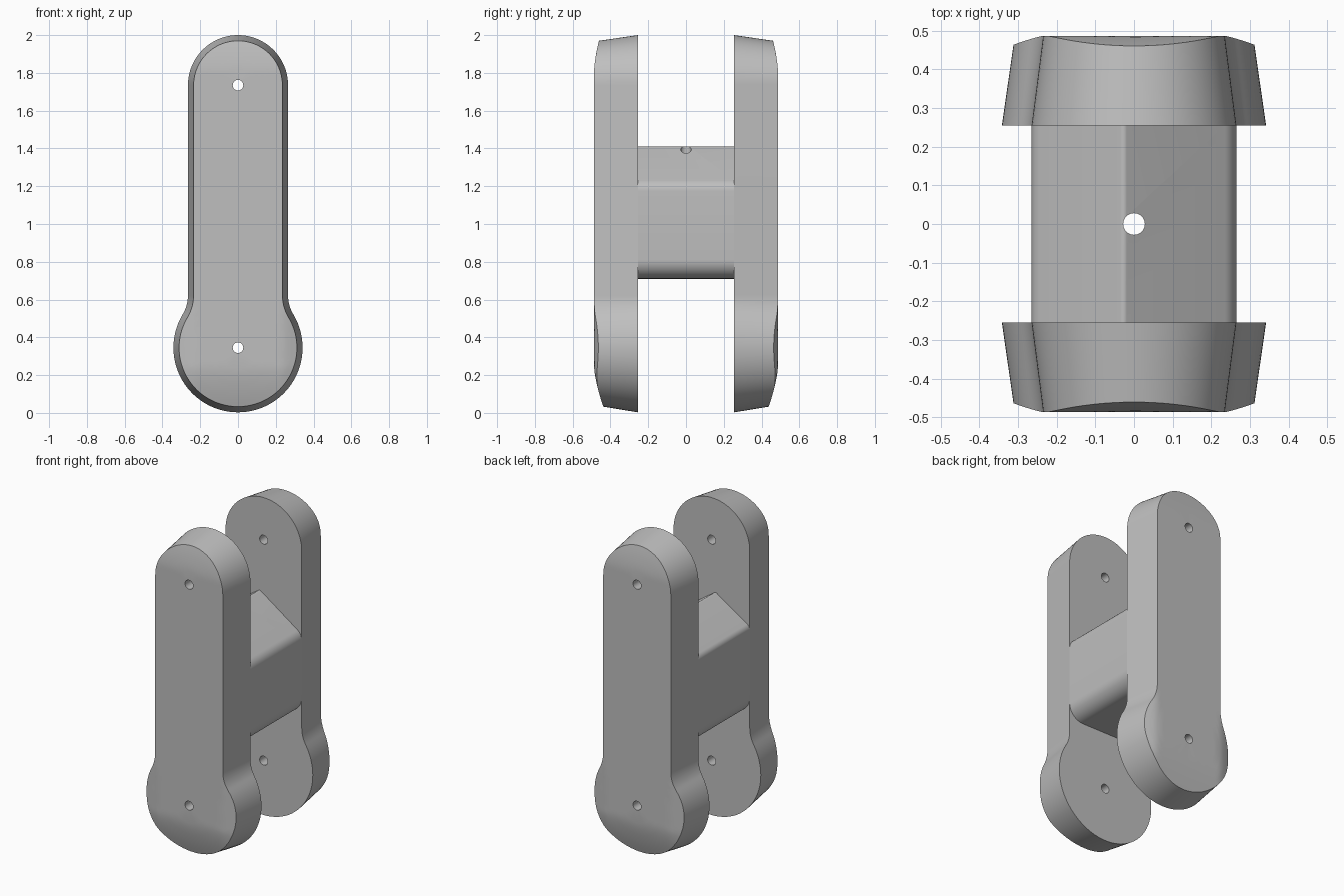
import bpy, bmesh
from math import atan2, cos, hypot, pi, sin, sqrt
from mathutils import Matrix, Vector

if "Cube" in bpy.data.objects:
    bpy.data.objects.remove(bpy.data.objects["Cube"])

TOP_Z, TOP_R = 1.735, 0.265      # upper rounded end
LOW_Z, LOW_R = 0.345, 0.342      # lower disc end
NECK_R = 0.2                     # concave blend between them
INNER_Y, OUTER_Y = 0.255, 0.487
DRAFT = 0.03
HOLE_R = 0.028

grey = bpy.data.materials.new("plain_grey")
grey.use_nodes = True
colour = (0.52, 0.52, 0.52, 1)
grey.diffuse_color = colour
grey.node_tree.nodes["Principled BSDF"].inputs["Base Color"].default_value = colour


def make_object(name, bm):
    bmesh.ops.recalc_face_normals(bm, faces=bm.faces)
    mesh = bpy.data.meshes.new(name)
    bm.to_mesh(mesh)
    bm.free()
    obj = bpy.data.objects.new(name, mesh)
    bpy.context.collection.objects.link(obj)
    mesh.materials.append(grey)
    return obj


def activate(obj):
    bpy.ops.object.select_all(action="DESELECT")
    obj.select_set(True)
    bpy.context.view_layer.objects.active = obj


def drill(obj, centre, axis):
    """Cut a round pin hole through the part."""
    bm = bmesh.new()
    turn = Matrix.Rotation(pi / 2, 4, "X") if axis == "y" else Matrix()
    bmesh.ops.create_cone(bm, cap_ends=True, segments=32, radius1=HOLE_R,
                          radius2=HOLE_R, depth=3,
                          matrix=Matrix.Translation(centre) @ turn)
    cutter = make_object("hole_cutter", bm)
    cutter.hide_render = True
    mod = obj.modifiers.new("hole", "BOOLEAN")
    mod.operation, mod.solver, mod.object = "DIFFERENCE", "EXACT", cutter
    activate(obj)
    bpy.ops.object.modifier_apply(modifier=mod.name)
    bpy.data.objects.remove(cutter)


def smooth(obj):
    activate(obj)
    bpy.ops.object.shade_smooth_by_angle(angle=pi / 6)


def arc(cx, cz, r, start, end, steps):
    angles = [start + (end - start) * i / steps for i in range(steps + 1)]
    return [(cx + r * cos(a), cz + r * sin(a)) for a in angles]


def outline(inset):
    """Closed keyhole outline, shrunk evenly by inset."""
    reach, side = LOW_R + NECK_R, TOP_R + NECK_R
    rise = sqrt(reach ** 2 - side ** 2)
    lean = atan2(rise, side)
    half = arc(0, TOP_Z, TOP_R - inset, pi / 2, 0, 20)
    half += arc(side, LOW_Z + rise, NECK_R + inset, pi, pi + lean, 10)
    half += arc(0, LOW_Z, LOW_R - inset, lean, -pi / 2, 28)[1:]
    return half + [(-x, z) for x, z in half[-2:0:-1]]


def droop(x, z):
    """How far the outer face falls back toward its ends."""
    over_top = max(0, z - 1.80) / 0.17
    over_side = max(0, abs(x) - 0.235) / 0.08
    under = max(0, 0.25 - z) / 0.22
    return (0.026 * over_top ** 1.6 + 0.024 * over_side ** 1.2
            + 0.05 * under ** 1.5)


def side_plate(name, sign):
    bm = bmesh.new()
    rings = [[bm.verts.new((x, sign * INNER_Y, z)) for x, z in outline(0)]]
    bm.faces.new(rings[0])
    # Outer face: rings that close in on the centre line
    for t in (0, 0.08, 0.16, 0.25, 0.4, 0.52, 0.65, 1):
        ring = []
        for x, z in outline(DRAFT):
            mid = min(max(z, LOW_Z), TOP_Z)
            px, pz = x * (1 - t), z + (mid - z) * t
            ring.append(bm.verts.new((px, sign * (OUTER_Y - droop(px, pz)), pz)))
        rings.append(ring)
    for a, b in zip(rings, rings[1:]):
        for i in range(len(a)):
            j = (i + 1) % len(a)
            bm.faces.new((a[i], a[j], b[j], b[i]))
    bmesh.ops.remove_doubles(bm, verts=bm.verts, dist=1e-5)
    plate = make_object(name, bm)
    for z in (LOW_Z, TOP_Z):
        drill(plate, (0, 0, z), "y")
    smooth(plate)


def rounded(corners, steps=8):
    """Polygon of (x, z, radius) corners with each corner filleted."""
    points = []
    for i, (x, z, r) in enumerate(corners):
        p = Vector((x, z))
        a = (Vector(corners[i - 1][:2]) - p).normalized()
        b = (Vector(corners[(i + 1) % len(corners)][:2]) - p).normalized()
        half = a.angle(b) / 2
        centre = p + (a + b).normalized() * (r / sin(half))
        cut = r * cos(half) / sin(half)
        start, end = p + a * cut - centre, p + b * cut - centre
        points += [centre + start.lerp(end, k / steps).normalized() * r
                   for k in range(steps + 1)]
    return points


def cross_block():
    """Bridge between the plates, with an off-centre ridged top."""
    w = TOP_R
    profile = rounded([(-w, 0.71, 0.1), (w, 0.71, 0.1), (w, 1.21, 0.07),
                       (-0.027, 1.413, 0.015), (-w, 1.26, 0.04)])
    bm = bmesh.new()
    face = bm.faces.new([bm.verts.new((p.x, -INNER_Y, p.y)) for p in profile])
    new = bmesh.ops.extrude_face_region(bm, geom=[face])["geom"]
    bmesh.ops.translate(bm, vec=(0, 2 * INNER_Y, 0),
                        verts=[v for v in new if isinstance(v, bmesh.types.BMVert)])
    block = make_object("cross_block", bm)
    drill(block, (0, 0, 1), "z")
    smooth(block)


side_plate("front_plate", -1)
side_plate("back_plate", 1)
cross_block()
